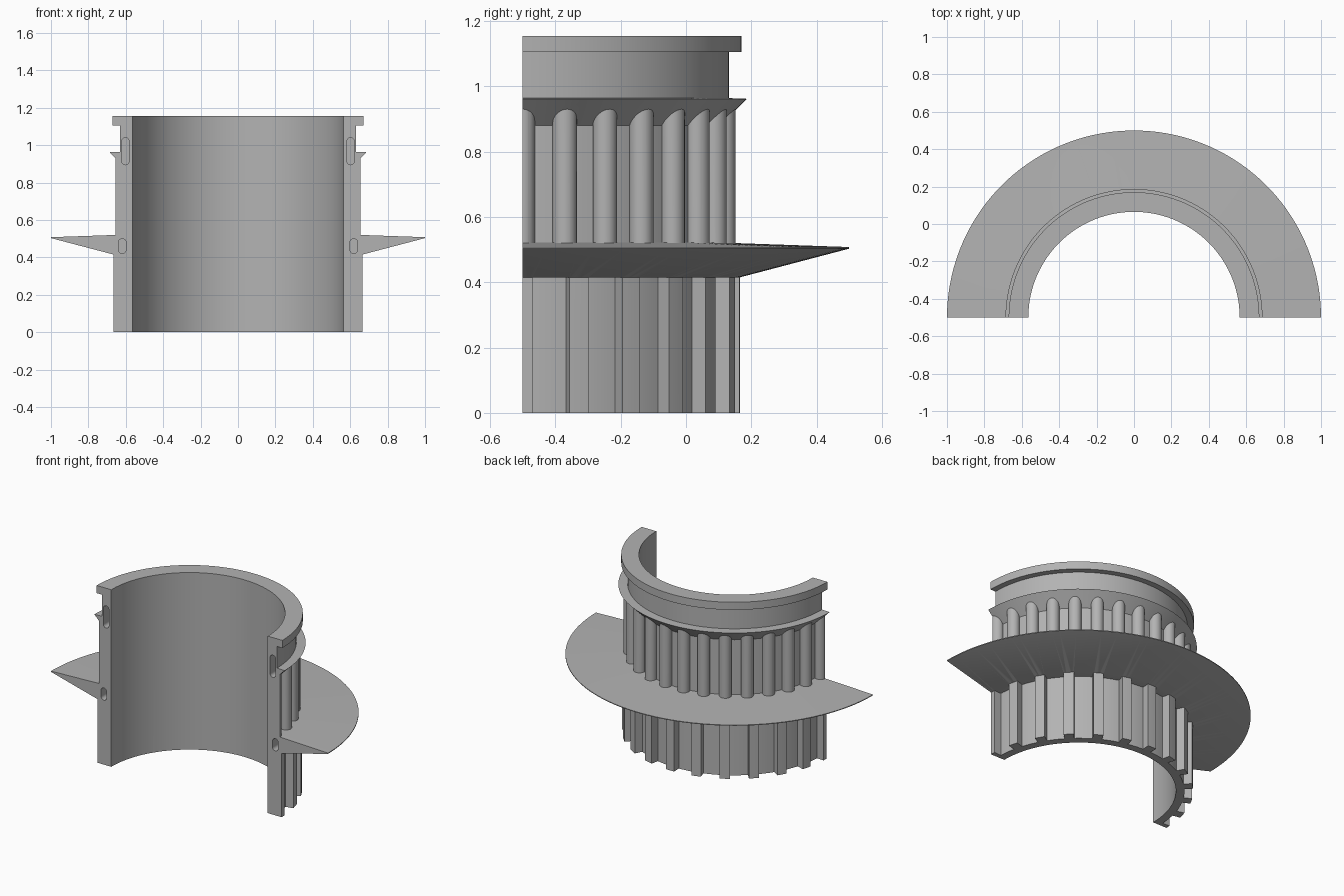
import bpy, bmesh, math
from mathutils import Matrix

AXIS_Y = -0.5          # the ring axis lies in the front cut plane

if "Cube" in bpy.data.objects:
    bpy.data.objects.remove(bpy.data.objects["Cube"], do_unlink=True)

grey = bpy.data.materials.new("plain grey")
grey.use_nodes = True
grey.diffuse_color = (0.45, 0.45, 0.45, 1)
grey.node_tree.nodes["Principled BSDF"].inputs["Base Color"].default_value = (0.45, 0.45, 0.45, 1)


def finish(name, bm):
    bmesh.ops.recalc_face_normals(bm, faces=bm.faces[:])
    mesh = bpy.data.meshes.new(name)
    bm.to_mesh(mesh)
    bm.free()
    mesh.materials.append(grey)
    obj = bpy.data.objects.new(name, mesh)
    bpy.context.collection.objects.link(obj)
    return obj


def revolve(name, profile, segments):
    """Closed (radius, height) profile swept round the ring axis."""
    bm = bmesh.new()
    rings = []
    for i in range(segments):
        a = 2 * math.pi * (i + 0.5) / segments
        rings.append([bm.verts.new((r * math.cos(a), AXIS_Y + r * math.sin(a), z)) for r, z in profile])
    n = len(profile)
    for i in range(segments):
        a, b = rings[i], rings[(i + 1) % segments]
        for j in range(n):
            k = (j + 1) % n
            bm.faces.new((a[j], b[j], b[k], a[k]))
    return finish(name, bm)


def add_prism(bm, outline, offset):
    """Closed outline of 3D points extruded by an offset."""
    low = [bm.verts.new(p) for p in outline]
    high = [bm.verts.new([c + d for c, d in zip(p, offset)]) for p in outline]
    bm.faces.new(low)
    bm.faces.new(high)
    n = len(outline)
    for i in range(n):
        k = (i + 1) % n
        bm.faces.new((low[i], low[k], high[k], high[i]))


def polar(r, a, z):
    return (r * math.cos(a), AXIS_Y + r * math.sin(a), z)


def box(name, size, centre):
    bm = bmesh.new()
    bmesh.ops.create_cube(bm, size=1, matrix=Matrix.Translation(centre) @ Matrix.Diagonal((*size, 1)))
    return finish(name, bm)


# Sleeve with wide skirt, flared collar, neck and top rim
sleeve = revolve("collar_sleeve", [
    (0.565, -0.05), (0.615, -0.05), (0.615, 0.415), (0.665, 0.415),
    (1.0, 0.503), (1.0, 0.508), (0.655, 0.52), (0.605, 0.522),
    (0.605, 0.88), (0.687, 0.962), (0.632, 0.964), (0.632, 1.105),
    (0.67, 1.105), (0.67, 1.155), (0.565, 1.155)], 128)

# Round grip ridges between skirt and collar
bm = bmesh.new()
for i in range(30):
    x, y, _ = polar(0.618, math.radians(12 * i), 0)
    add_prism(bm, [(x + 0.037 * math.cos(t), y + 0.037 * math.sin(t), 0.48)
                   for t in (math.tau * k / 32 + 0.05 for k in range(32))], (0, 0, 0.47))
ridges = finish("grip_ridges", bm)

# Square teeth below the skirt
bm = bmesh.new()
half = math.radians(2.6)
for i in range(24):
    a = math.radians(15 * i)
    arc = [a - half, a - half / 3, a + half / 3, a + half]
    add_prism(bm, [polar(0.59, t, -0.04) for t in arc] + [polar(0.665, t, -0.04) for t in reversed(arc)],
              (0, 0, 0.466))
teeth = finish("lower_teeth", bm)

# Pin slots in the cut faces
bm = bmesh.new()
for side in (-1, 1):
    for cx, z0, z1 in ((0.602, 0.895, 1.04), (0.619, 0.42, 0.5)):
        r = 0.02
        ends = [(z1 - r, 0), (z0 + r, math.pi)]
        add_prism(bm, [(side * cx + r * math.cos(s + math.pi * k / 10), -0.6, z + r * math.sin(s + math.pi * k / 10))
                       for z, s in ends for k in range(11)], (0, 0.18, 0))
slots = finish("slot_cutter", bm)

# Join and trim
front = box("front_cutter", (3, 2, 4), (0, AXIS_Y - 1, 0.5))
floor = box("floor_cutter", (3, 3, 1), (0, 0, -0.5))
bpy.context.view_layer.objects.active = sleeve
for tool, mode in ((ridges, 'UNION'), (teeth, 'UNION'), (floor, 'DIFFERENCE'),
                   (front, 'DIFFERENCE'), (slots, 'DIFFERENCE')):
    tool.hide_render = True
    mod = sleeve.modifiers.new(tool.name, 'BOOLEAN')
    mod.object, mod.operation, mod.solver = tool, mode, 'EXACT'
    bpy.ops.object.modifier_apply(modifier=mod.name)
    bpy.data.objects.remove(tool, do_unlink=True)

bpy.ops.object.select_all(action='DESELECT')
sleeve.select_set(True)
bpy.ops.object.shade_smooth_by_angle(angle=math.radians(25))
